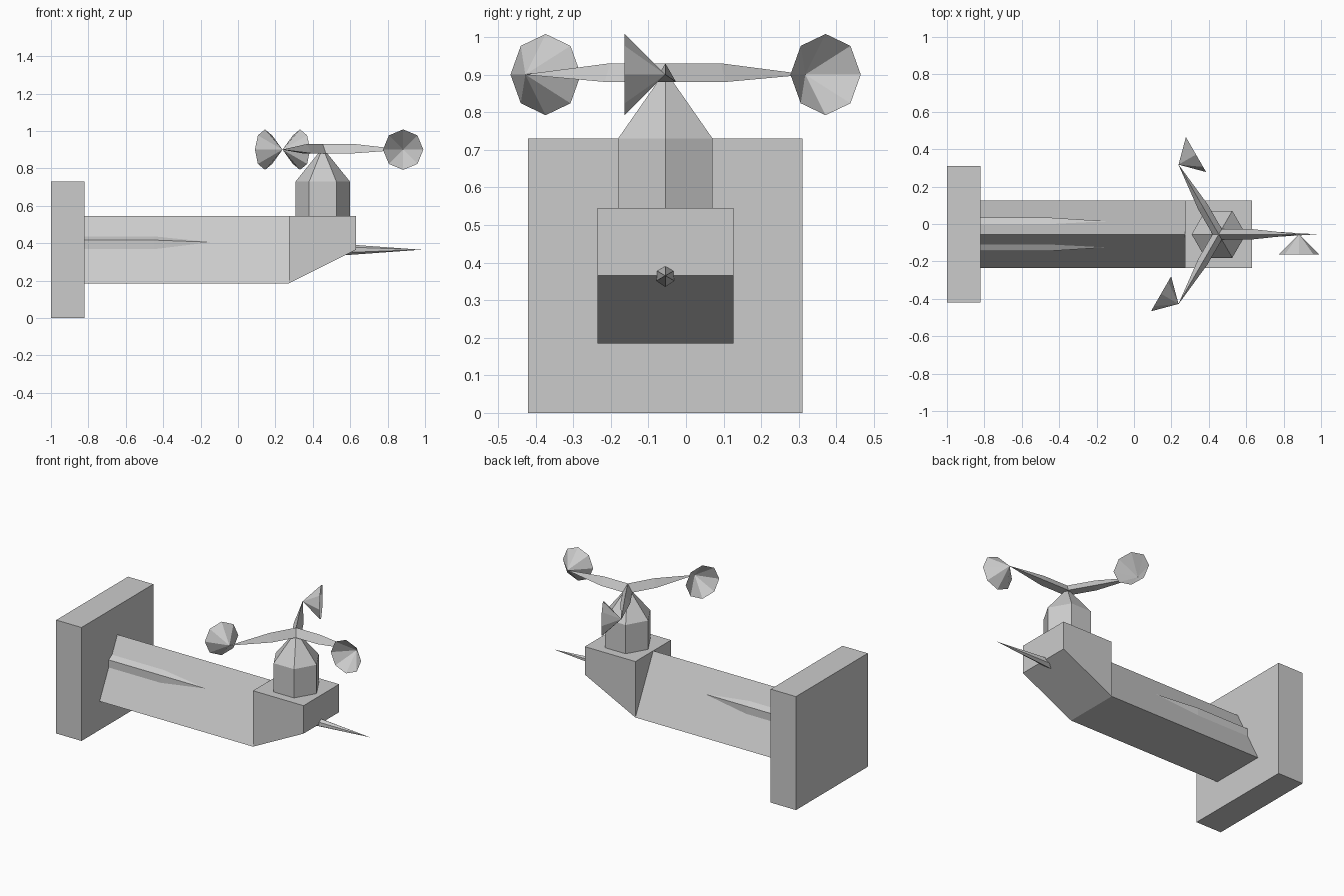
import bpy, bmesh
from math import sin, cos, pi, radians
from mathutils import Matrix, Vector

if "Cube" in bpy.data.objects:
    bpy.data.objects.remove(bpy.data.objects["Cube"])

CY = -0.055      # y of the symmetry plane
HUB = Vector((0.453, CY, 0.897))


def loft(name, rings, matrix=None, caps=True):
    """Skin a list of rings; a ring of one point is a tip."""
    bm = bmesh.new()
    vs = [[bm.verts.new(p) for p in r] for r in rings]
    for a, b in zip(vs, vs[1:]):
        n = max(len(a), len(b))
        for i in range(n):
            j = (i + 1) % n
            if len(b) == 1:
                bm.faces.new((a[i], a[j], b[0]))
            else:
                bm.faces.new((a[i], a[j], b[j], b[i]))
    if caps:
        for r in (vs[0], vs[-1]):
            if len(r) > 2:
                bm.faces.new(r)
    bmesh.ops.recalc_face_normals(bm, faces=bm.faces)
    if matrix:
        bm.transform(matrix)
    me = bpy.data.meshes.new(name)
    bm.to_mesh(me)
    bm.free()
    ob = bpy.data.objects.new(name, me)
    bpy.context.collection.objects.link(ob)
    return ob


def ring_x(n, r, x, y=0, z=0):
    """Regular polygon across the x axis, one corner up."""
    return [(x, y + r * sin(2 * pi * i / n), z + r * cos(2 * pi * i / n)) for i in range(n)]


def ring_z(n, r, x, y, z):
    return [(x + r * cos(2 * pi * i / n), y + r * sin(2 * pi * i / n), z) for i in range(n)]


def extrude_x(name, section, x0, x1):
    return loft(name, [[(x, y, z) for y, z in section] for x in (x0, x1)])


# Mounting plate
extrude_x("mounting_plate", [(-0.42, 0), (0.31, 0), (0.31, 0.73), (-0.42, 0.73)], -1, -0.82)

# Triangular boom
W = 0.181
extrude_x("boom", [(CY - W, 0.185), (CY + W, 0.185), (CY, 0.545)], -0.82, 0.272)

# Head block with sloped underside
side = [(0.272, 0.185), (0.632, 0.365), (0.632, 0.545), (0.272, 0.545)]
loft("head_block", [[(x, y, z) for x, z in side] for y in (CY - W, CY + W)])

# Six-sided spike running through the boom
loft("spike", [ring_x(6, 0.103, -0.82, CY, 0.365),
               ring_x(6, 0.103, -0.45, CY, 0.365), [(0.98, CY, 0.365)]])

# Six-sided turret with pointed roof
loft("turret", [ring_z(6, 0.145, HUB.x, CY, 0.545),
                ring_z(6, 0.145, HUB.x, CY, 0.73), [(HUB.x, CY, 0.91)]])

# Three rotor arms, each with an open cup
for k in range(3):
    m = Matrix.Translation(HUB) @ Matrix.Rotation(radians(120 * k), 4, 'Z')
    loft(f"rotor_arm_{k + 1}", [ring_x(3, 0.033, 0), ring_x(3, 0.033, 0.17),
                                [(0.435, 0, 0.003)]], m)
    rim = [(0.43 + 0.108 * cos(pi * i / 4), -0.108, 0.003 + 0.108 * sin(pi * i / 4))
           for i in range(8)]
    loft(f"rotor_cup_{k + 1}", [rim, [(0.43, 0, 0.003)]], m, caps=False)
